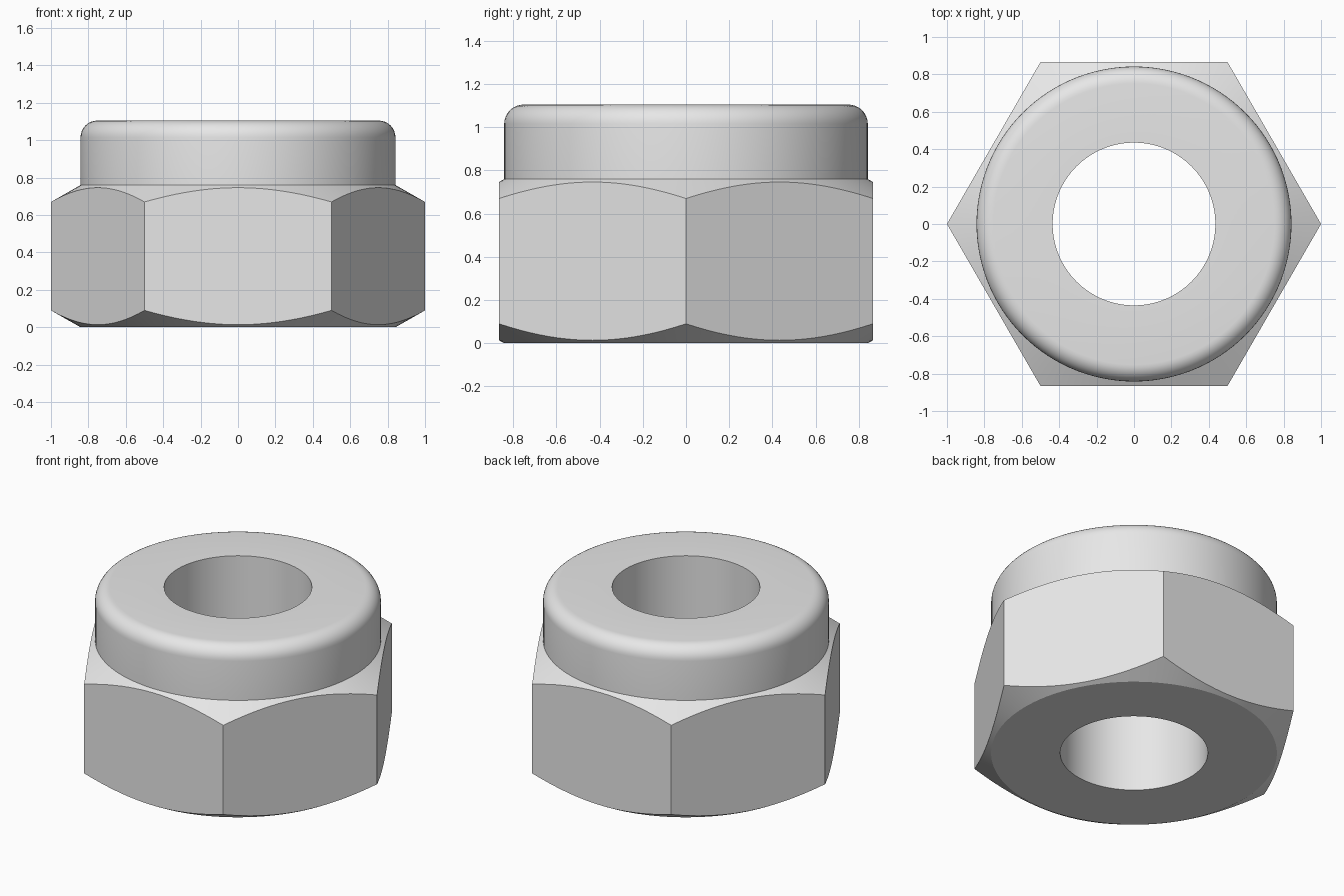
import bpy
import bmesh
from math import cos, sin, pi, radians

cube = bpy.data.objects.get("Cube")
if cube:
    bpy.data.objects.remove(cube, do_unlink=True)

SEGMENTS = 120          # a multiple of six, so the hexagon corners stay crisp
BORE, COLLAR = 0.435, 0.842
SHOULDER, TOP = 0.76, 1.105
FILLET = 0.09
FLAT = cos(pi / 6)      # distance from the axis to a hexagon side
SLOPE = 0.57            # steepness of the corner chamfers

# Plain grey metal
steel = bpy.data.materials.new("grey_steel")
steel.use_nodes = True
colour = (0.8, 0.8, 0.8, 1)
steel.diffuse_color = colour
steel.node_tree.nodes["Principled BSDF"].inputs["Base Color"].default_value = colour


def section(angle):
    """Closed (radius, height) outline of the nut at one angle."""
    hexagon = FLAT / cos(angle % (pi / 3) - pi / 6)
    drop = (hexagon - COLLAR) * SLOPE
    outline = [(BORE, 0), (COLLAR, 0), (hexagon, drop),
               (hexagon, SHOULDER - drop), (COLLAR, SHOULDER)]
    # Rounded top rim of the collar
    for i in range(9):
        t = i / 8 * pi / 2
        outline.append((COLLAR - FILLET + FILLET * cos(t),
                        TOP - FILLET + FILLET * sin(t)))
    outline.append((BORE, TOP))
    return outline


# Hexagonal body, collar and bore swept round the axis
bm = bmesh.new()
rings = []
for s in range(SEGMENTS):
    a = 2 * pi * s / SEGMENTS
    rings.append([bm.verts.new((r * cos(a), r * sin(a), z)) for r, z in section(a)])
for s, ring in enumerate(rings):
    following = rings[(s + 1) % SEGMENTS]
    for i in range(len(ring)):
        j = (i + 1) % len(ring)
        bm.faces.new((ring[i], following[i], following[j], ring[j]))
bmesh.ops.recalc_face_normals(bm, faces=bm.faces)

mesh = bpy.data.meshes.new("lock_nut")
bm.to_mesh(mesh)
bm.free()
mesh.materials.append(steel)
nut = bpy.data.objects.new("lock_nut", mesh)
bpy.context.collection.objects.link(nut)

# Smooth round surfaces, sharp hexagon and chamfer edges
bpy.ops.object.select_all(action="DESELECT")
nut.select_set(True)
bpy.context.view_layer.objects.active = nut
bpy.ops.object.shade_smooth_by_angle(angle=radians(25))
